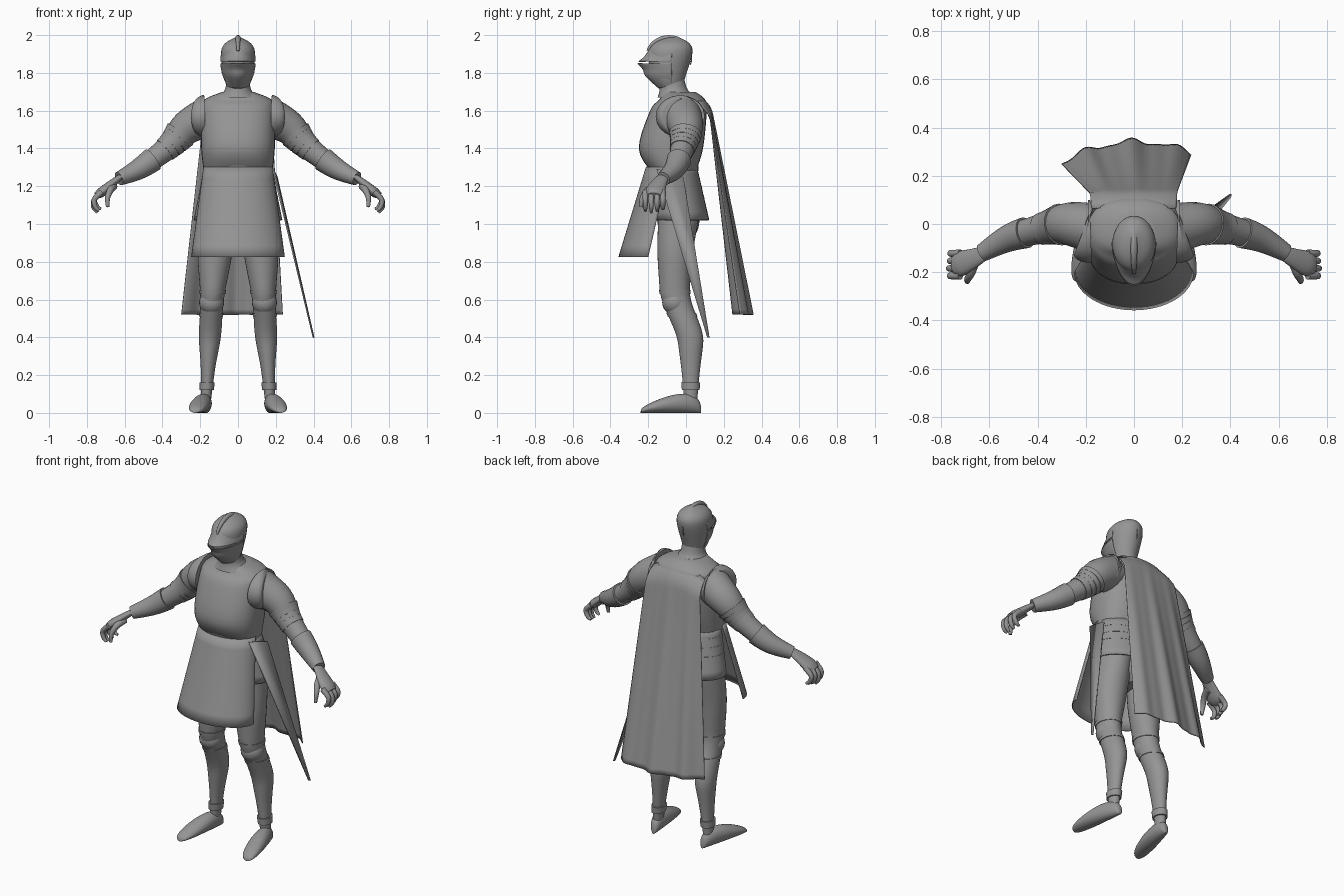
import bpy, bmesh
from math import sin, cos, pi, exp, radians, copysign
from mathutils import Vector

if "Cube" in bpy.data.objects:
    bpy.data.objects.remove(bpy.data.objects["Cube"])

GREY = (.3, .3, .3, 1)
STEEL = bpy.data.materials.new("steel_grey")
STEEL.use_nodes = True
STEEL.diffuse_color = GREY
STEEL.node_tree.nodes["Principled BSDF"].inputs["Base Color"].default_value = GREY


def finish(name, bm, mirror=False, thick=0):
    bmesh.ops.recalc_face_normals(bm, faces=bm.faces)
    mesh = bpy.data.meshes.new(name)
    bm.to_mesh(mesh)
    bm.free()
    mesh.materials.append(STEEL)
    mesh.shade_smooth()
    mesh.set_sharp_from_angle(angle=radians(40))
    part = bpy.data.objects.new(name, mesh)
    bpy.context.collection.objects.link(part)
    if thick:
        solidify = part.modifiers.new("thickness", "SOLIDIFY")
        solidify.thickness = thick
        solidify.offset = 0
    if mirror:
        part.modifiers.new("mirror", "MIRROR")


def spline(rows, steps=5):
    """Smooth a list of equal-length number rows, passing through each."""
    result = []
    for i in range(len(rows) - 1):
        before, start = rows[max(i - 1, 0)], rows[i]
        end, after = rows[i + 1], rows[min(i + 2, len(rows) - 1)]
        for k in range(steps):
            t = k / steps
            row = []
            for p, q, r, s in zip(before, start, end, after):
                leave, arrive, gap = (r - p) / 2, (s - q) / 2, r - q
                row.append(q + t * (leave + t * (3 * gap - 2 * leave - arrive
                                                 + t * (leave + arrive - 2 * gap))))
            result.append(row)
    return result + [list(rows[-1])]


def loft(name, rings, closed=True, caps=True, **options):
    bm = bmesh.new()
    verts = [[bm.verts.new(point) for point in ring] for ring in rings]
    count = len(verts[0])
    for lower, upper in zip(verts, verts[1:]):
        for i in range(count if closed else count - 1):
            j = (i + 1) % count
            bm.faces.new((lower[i], lower[j], upper[j], upper[i]))
    if closed and caps:
        bm.faces.new(verts[0])
        bm.faces.new(verts[-1])
    finish(name, bm, **options)


def circle(count):
    return [(cos(2 * pi * i / count), sin(2 * pi * i / count)) for i in range(count)]


def stack(name, rows, squareness=1, **options):
    """Level sections: height, half width, front y, back y."""
    def bulge(value):
        return copysign(abs(value) ** squareness, value)

    loft(name, [[(width * bulge(c), (front + back) / 2 + (back - front) / 2 * bulge(s), z)
                 for c, s in circle(32)] for z, width, front, back in spline(rows)], **options)


def tube(name, rows, side=(0, 1, 0), flat=1, steps=5, **options):
    """Round sections along a path: x, y, z, radius."""
    rows = spline(rows, steps)
    path = [Vector(row[:3]) for row in rows]
    rings = []
    for i, row in enumerate(rows):
        ahead = (path[min(i + 1, len(path) - 1)] - path[max(i - 1, 0)]).normalized()
        across = Vector(side)
        across = (across - ahead * across.dot(ahead)).normalized()
        up = ahead.cross(across) * flat
        rings.append([path[i] + row[3] * (across * c + up * s) for c, s in circle(20)])
    loft(name, rings, **options)


def bump(t, middle, width):
    return exp(-((t - middle) / width) ** 2)


# Torso armour, neck and hips
stack("cuirass", [(1.27, .18, -.18, .05), (1.4, .195, -.25, .09), (1.6, .195, -.19, .11),
                  (1.66, .175, -.14, .1), (1.7, .08, -.12, .05)], squareness=.85)
stack("gorget", [(1.67, .11, -.15, .06), (1.71, .07, -.14, .01), (1.77, .06, -.14, -.01)])
stack("belt", [(1.28, .182, -.2, .065), (1.31, .182, -.21, .065)])
stack("pelvis", [(1.2, .17, -.16, .06), (1, .16, -.15, .07), (.92, .06, -.1, .03)])


def fauld_section(z, grow=0):
    drop = 1.3 - z
    return z, .175 + .2 * drop + grow, -.17, .055 + .23 * drop + grow


stack("fauld", [fauld_section(1.3), fauld_section(1.02)], caps=False, thick=.008)
for z in (1.25, 1.2, 1.15):
    stack("fauld_band", [fauld_section(z, .005), fauld_section(z - .015, .005)])

# Flared apron, open at the back
apron = []
for k in range(9):
    t = k / 8
    width, edge, depth = .18 + .065 * t, -.09 - .11 * t, .12 + .035 * t
    apron.append([(width * sin(pi * i / 32), edge - depth * cos(pi * i / 32), 1.3 - .475 * t)
                  for i in range(-16, 17)])
loft("apron", apron, closed=False, thick=.006)

# Helmet, crest, and a visor parted from the brow by the eye gap
stack("helmet", [(1.72, .055, -.14, -.02), (1.78, .075, -.18, -.003), (1.9, .09, -.2, .033),
                 (1.955, .07, -.17, .02), (1.99, .01, -.1, -.04)])
crest = []
for i in range(-2, 17):
    angle = pi * i / 18
    crest.append((0, .12 * cos(angle) - .09, 1.88 + .106 * sin(angle),
                  .003 + .011 * max(0, sin(angle))))
tube("crest", crest, side=(1, 0, 0), steps=1)


def pointed(z, width, front):
    angles = [1.5 * i / 16 for i in range(-16, 17)]
    return [(width * sin(a), (front + .07) * cos(a) ** 1.25 - .07, z) for a in angles]


for name, profile in (
        ("visor", [(1.72, .05, -.145), (1.78, .078, -.21), (1.82, .088, -.228), (1.85, .092, -.255)]),
        ("visor_brow", [(1.86, .092, -.25), (1.885, .091, -.22), (1.93, .08, -.19)])):
    loft(name, [pointed(*row) for row in spline(profile)], closed=False, thick=.004)

# Arms: sleeve, shoulder rim, bands and gauntlet cut from one path
arm = spline([(.16, -.02, 1.57, .105), (.27, 0, 1.51, .09), (.36, -.015, 1.415, .066),
              (.51, -.055, 1.3, .05), (.63, -.12, 1.24, .032)])


def arm_shell(name, first, last, scale):
    rows = [(x, y, z, radius * scale) for x, y, z, radius in arm[first:last + 1]]
    tube(name, rows, steps=1, mirror=True)


tube("arm", arm, steps=1, mirror=True)
tube("shoulder_rim", [(.18, -.03, 1.57, .13), (.195, -.03, 1.57, .128), (.21, -.025, 1.57, .11)],
     flat=.86, mirror=True)
for start in (7, 8, 9, 10):
    arm_shell("arm_band", start, start + 1, 1.13 - start / 150)
arm_shell("gauntlet_cuff", 13, 20, 1.16)

# Hands with curled fingers
tube("palm", [(.62, -.12, 1.25, .03), (.66, -.14, 1.22, .04), (.72, -.165, 1.17, .052),
              (.75, -.17, 1.15, .035)], flat=.5, mirror=True)
for i in range(4):
    y, short = .031 * i - .215, .01 * abs(i - 1)
    tube("finger", [(.72, y, 1.17, .016), (.76, y, 1.13, .014),
                    (.765 - short, y, 1.09, .012), (.745 - short, y, 1.06 + short, .007)],
         mirror=True)
tube("thumb", [(.66, -.15, 1.2, .022), (.675, -.2, 1.18, .018), (.69, -.23, 1.14, .014),
               (.69, -.24, 1.09, .009)], mirror=True)


# Legs: one tapering shape with calf and thigh, reused for its bands
def leg_part(name, heights, grow=0):
    rings = []
    for z in heights:
        t = z - .06
        width = .026 + .058 * t + .012 * bump(t, .35, .13) + .02 * bump(t, .8, .2) + grow
        depth = .034 + .076 * t + .01 * bump(t, .35, .15) + grow
        bend = min(max((t - .3) / .3, 0), 1)
        middle = .025 - .085 * bend * bend * (3 - 2 * bend) + .02 * bump(t, 1, .15)
        rings.append([(.173 - .06 * z + width * c, middle + depth * s, z) for c, s in circle(32)])
    loft(name, rings, mirror=True)


leg_part("leg", [.06 + i / 40 for i in range(41)])
for z in (.65, .53):
    leg_part("knee_band", (z, z - .02), grow=.004)
leg_part("greave_hem", (.16, .12), grow=.008)
bm = bmesh.new()
bmesh.ops.create_uvsphere(bm, u_segments=24, v_segments=14, radius=.066)
bmesh.ops.translate(bm, vec=(.14, -.06, .585), verts=bm.verts)
finish("knee_cop", bm, mirror=True)

# Boots: sections from heel to toe, resting on the ground
boot = []
for i in range(25):
    t = (1 - cos(pi * i / 24)) / 2
    end = max(sin(pi * t), .001) ** .3
    width, height = (.042 + .016 * t) * end, (.066 - .04 * t) * end
    boot.append([(.165 + .06 * t + width * c, .08 - .32 * t, height * (1 + s)) for c, s in circle(24)])
loft("boot", boot, mirror=True)

# Cape: soft folds deepen toward a slightly skewed hem
cape = []
for j in range(41):
    v = j / 40
    collar = max(0, 1 - 12 * v) ** 2
    row = []
    for i in range(-24, 25):
        u = i / 24
        fold = v * (.011 * sin(9 * u + 1) + .004 * sin(17 * u))
        row.append(((.175 + .093 * v) * u - .032 * v,
                    .12 + .22 * v - .055 * collar - .065 * v * u * u + .02 * u * v + fold,
                    1.685 - .05 * u * u * (1 - v) - 1.165 * v))
    cape.append(row)
loft("cape", cape, closed=False, thick=.005)

# Tapering blade hung from the belt on the left hip
top, tip = Vector((.195, -.085, 1.27)), Vector((.4, .118, .4))
blade = []
for t in (0, .5, 1):
    half = Vector((.01, .065, -.02)) * (1.1 - t)
    centre = top.lerp(tip, t)
    blade.append([centre - half, centre, centre + half])
loft("hip_blade", blade, closed=False, thick=.008)
